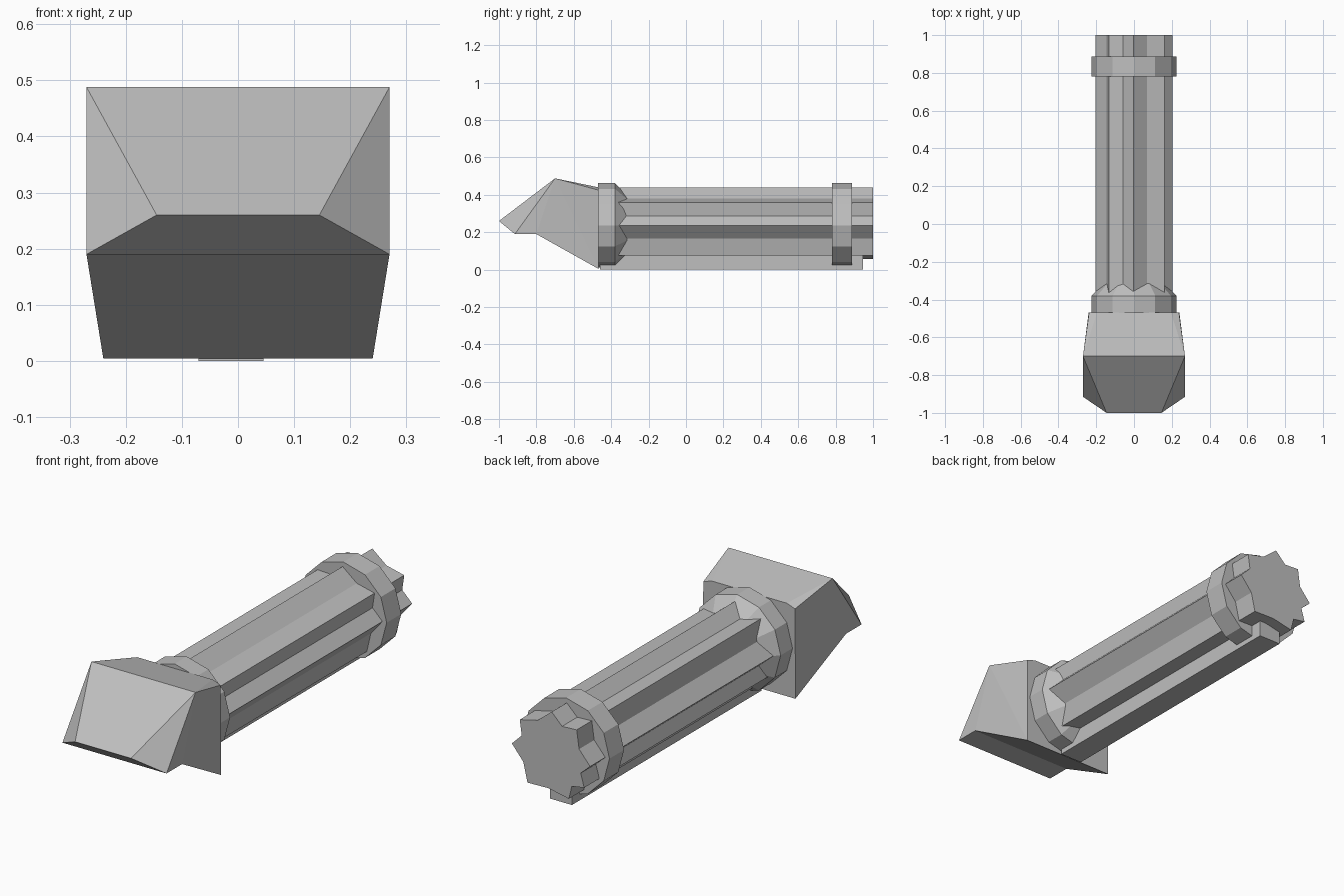
import bpy, bmesh
from math import cos, sin, radians, tau

cube = bpy.data.objects.get("Cube")
if cube:
    bpy.data.objects.remove(cube, do_unlink=True)

# One plain grey for the whole tool
grey = bpy.data.materials.new("light grey")
grey.use_nodes = True
grey.diffuse_color = (0.52, 0.52, 0.52, 1)
grey.node_tree.nodes["Principled BSDF"].inputs["Base Color"].default_value = (0.52, 0.52, 0.52, 1)

AXIS_Z = 0.237


def finish(name, bm):
    bmesh.ops.recalc_face_normals(bm, faces=bm.faces)
    mesh = bpy.data.meshes.new(name)
    bm.to_mesh(mesh)
    bm.free()
    mesh.materials.append(grey)
    obj = bpy.data.objects.new(name, mesh)
    bpy.context.collection.objects.link(obj)
    return obj


def loft(name, sections):
    """Join equal-length loops of points and cap both ends."""
    bm = bmesh.new()
    loops = [[bm.verts.new(p) for p in s] for s in sections]
    n = len(loops[0])
    for a, b in zip(loops, loops[1:]):
        for i in range(n):
            j = (i + 1) % n
            bm.faces.new((a[i], a[j], b[j], b[i]))
    bm.faces.new(loops[0])
    bm.faces.new(loops[-1])
    return finish(name, bm)


def collar(name, profile, sides=12):
    """Ring of flat sides about the shaft, from (y, radius) pairs."""
    loft(name, [[(r * cos(tau * i / sides), y, AXIS_Z + r * sin(tau * i / sides))
                 for i in range(sides)] for y, r in profile])


# Fluted shaft: unevenly spaced ridges with a valley between neighbours
ridges = [0, 37, 91, 131, 180, 212, 243, 307]
outline = []
for i, angle in enumerate(ridges):
    after = ridges[i + 1] if i + 1 < len(ridges) else 360
    for a, r in ((angle, 0.203), ((angle + after) / 2, 0.16)):
        outline.append((r * cos(radians(a)), AXIS_Z + r * sin(radians(a))))
loft("fluted_shaft", [[(x, y, z) for x, z in outline] for y in (-0.44, 1.0)])

# Flat strip along the underside
loft("bottom_strip", [[(-0.07, y, 0), (0.045, y, 0), (0.045, y, 0.1), (-0.07, y, 0.1)]
                      for y in (-0.46, 0.945)])

# Collars: the front one tapers into the shaft
collar("front_collar", [(-0.47, 0.225), (-0.38, 0.225), (-0.31, 0.157)])
collar("rear_collar", [(0.78, 0.225), (0.888, 0.225)])

# Wedge head: one side listed, the other mirrored
side = {
    "peak": (0.27, -0.70, 0.488),
    "nose": (0.145, -1.0, 0.26),
    "lip": (0.27, -0.915, 0.19),
    "notch": (0.27, -0.80, 0.19),
    "heel": (0.24, -0.468, 0.004),
    "shoulder": (0.238, -0.468, 0.425),
    "crown": (0.195, -0.468, 0.44),
}
bm = bmesh.new()
left = {k: bm.verts.new(p) for k, p in side.items()}
right = {k: bm.verts.new((-x, y, z)) for k, (x, y, z) in side.items()}
# Bands across the head
band = ["crown", "peak", "nose", "lip", "notch", "heel", "shoulder"]
for a, b in zip(band, band[1:]):
    bm.faces.new((left[a], left[b], right[b], right[a]))
bm.faces.new((left["shoulder"], left["crown"], right["crown"], right["shoulder"]))
# Cheeks
for s in (left, right):
    for names in (("peak", "nose", "lip"), ("peak", "lip", "notch"),
                  ("peak", "notch", "heel"), ("peak", "heel", "shoulder"),
                  ("peak", "shoulder", "crown")):
        bm.faces.new([s[k] for k in names])
finish("wedge_head", bm)
